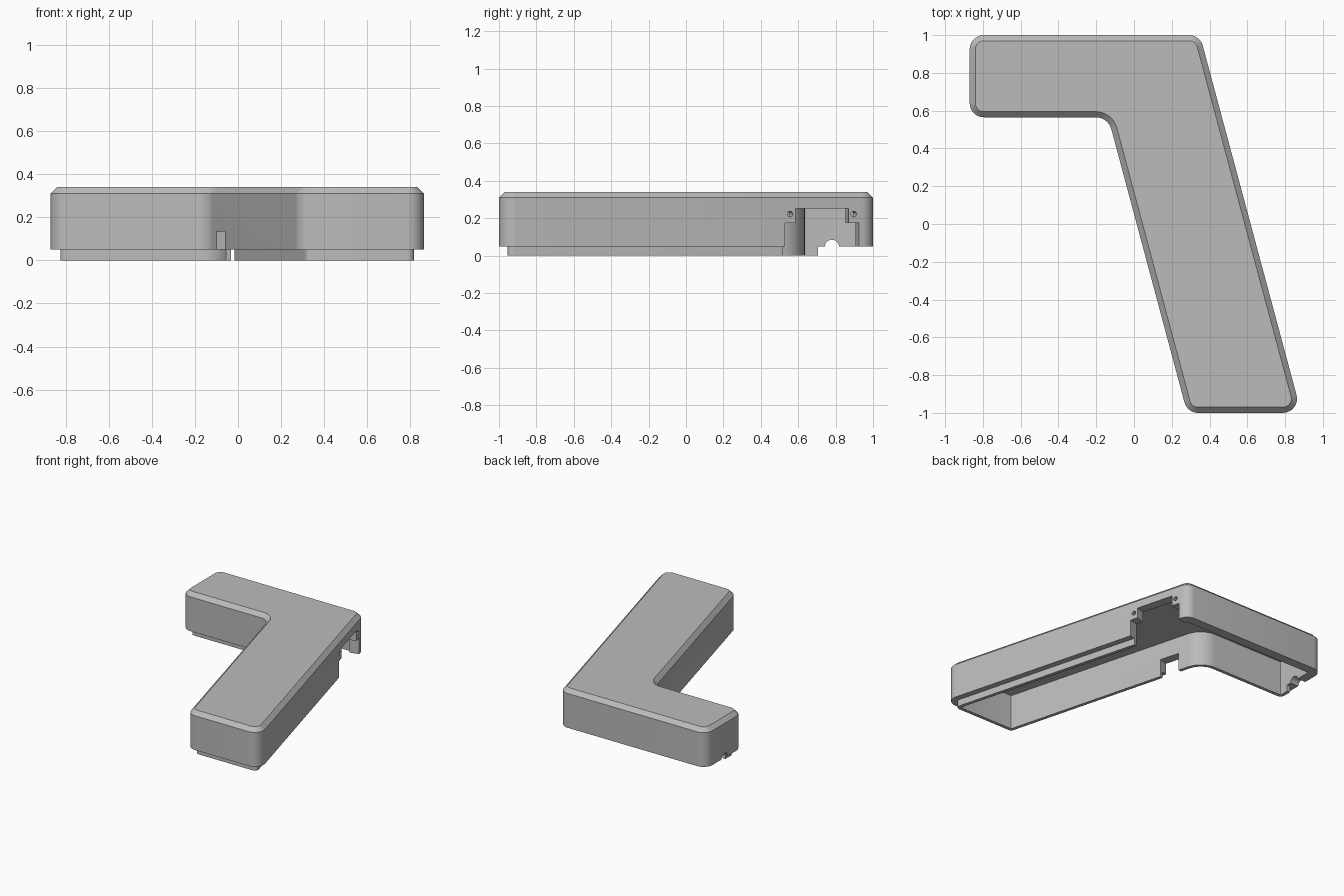
import bpy, bmesh, math
from mathutils import Vector, Matrix

old = bpy.data.objects.get("Cube")
if old:
    bpy.data.objects.remove(old, do_unlink=True)

grey = bpy.data.materials.new("plain grey")
grey.use_nodes = True
colour = (0.5, 0.5, 0.5, 1)
grey.diffuse_color = colour
grey.node_tree.nodes["Principled BSDF"].inputs["Base Color"].default_value = colour

SLANT = math.radians(15)
CORNERS = [Vector(p) for p in ((-0.87, 1), (-0.87, 0.565), (-0.137, 0.565),
                               (0.282, -1), (0.886, -1), (0.349, 1))]
STEPS = 8


def outline(inset):
    """Rounded bent-bar outline, moved inwards by inset."""
    points = []
    count = len(CORNERS)
    for i, v in enumerate(CORNERS):
        a = (v - CORNERS[i - 1]).normalized()
        b = (CORNERS[(i + 1) % count] - v).normalized()
        n1, n2 = Vector((-a.y, a.x)), Vector((-b.y, b.x))
        side = 1 if a.cross(b) > 0 else -1
        radius = 0.075 if side > 0 else 0.085
        centre = v + side * radius * (n1 + n2) / (1 + n1.dot(n2))
        for k in range(STEPS + 1):
            n = n1.slerp(n2, k / STEPS)
            points.append(centre - side * n * (radius - side * inset))
    return points


def make_object(name, bm):
    bmesh.ops.recalc_face_normals(bm, faces=bm.faces)
    mesh = bpy.data.meshes.new(name)
    bm.to_mesh(mesh)
    bm.free()
    obj = bpy.data.objects.new(name, mesh)
    bpy.context.collection.objects.link(obj)
    mesh.materials.append(grey)
    return obj


# Hollow shell: ceiling, inner wall, lip, ledge, outer wall, top bevel
bm = bmesh.new()
rings = []
for inset, z in ((0.07, 0.265), (0.07, 0), (0.045, 0), (0.045, 0.05),
                 (0, 0.05), (0, 0.31), (0.03, 0.34)):
    rings.append([bm.verts.new((p.x, p.y, z)) for p in outline(inset)])
for low, high in zip(rings, rings[1:]):
    for i in range(len(low)):
        bm.faces.new((low[i - 1], low[i], high[i], high[i - 1]))
bm.faces.new(rings[0])
bm.faces.new(rings[-1])
cover = make_object("hollow_cover", bm)


def cut(bm):
    cutter = make_object("cutter", bm)
    cutter.hide_render = True
    mod = cover.modifiers.new("cut", "BOOLEAN")
    mod.operation = "DIFFERENCE"
    mod.solver = "EXACT"
    mod.object = cutter
    bpy.context.view_layer.objects.active = cover
    bpy.ops.object.modifier_apply(modifier=mod.name)
    bpy.data.objects.remove(cutter, do_unlink=True)


def cut_box(x, y, size, bottom, top, turn=0):
    bm = bmesh.new()
    place = (Matrix.Translation((x, y, (bottom + top) / 2))
             @ Matrix.Rotation(turn, 4, "Z")
             @ Matrix.Diagonal((size[0], size[1], top - bottom, 1)))
    bmesh.ops.create_cube(bm, size=1, matrix=place)
    cut(bm)


def cut_hole(x, y, z, radius, turn=0):
    bm = bmesh.new()
    place = (Matrix.Translation((x, y, z)) @ Matrix.Rotation(turn, 4, "Z")
             @ Matrix.Rotation(math.pi / 2, 4, "Y"))
    bmesh.ops.create_cone(bm, cap_ends=True, segments=24, radius1=radius,
                          radius2=radius, depth=0.24, matrix=place)
    cut(bm)


def right_wall(y):
    return 0.349 + (1 - y) * math.tan(SLANT)


# Lip is missing around the back of the short arm
cut_box(0, 0.9, (3, 0.39), -0.1, 0.05)

# Stepped opening in the slanted wall, with a screw hole on each side
mid = 0.7275
cut_box(right_wall(mid), mid, (0.24, 0.409), -0.11, 0.175, SLANT)
cut_box(right_wall(mid), mid, (0.24, 0.295), -0.12, 0.253, SLANT)
for y in (0.557, 0.897):
    cut_hole(right_wall(y), y, 0.222, 0.015, SLANT)

# Notch in the inner slanted wall
cut_box(-0.08, 0.352, (0.24, 0.155), -0.13, 0.135, SLANT)

# Cable arch in the end of the short arm
cut_hole(-0.87, 0.78, 0.047, 0.038)

bpy.ops.object.select_all(action="DESELECT")
cover.select_set(True)
bpy.context.view_layer.objects.active = cover
bpy.ops.object.shade_smooth_by_angle(angle=math.radians(30))
